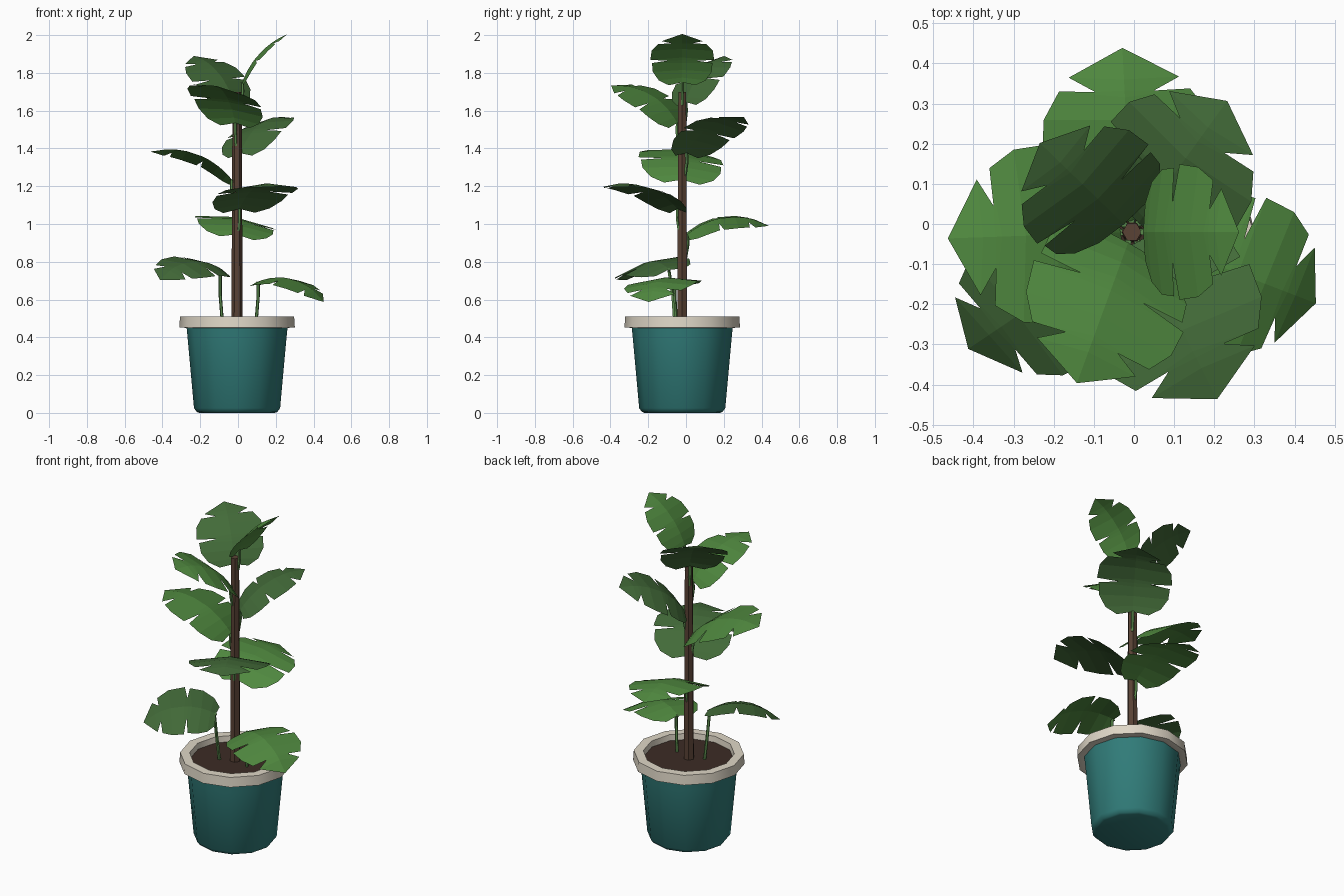
import bpy, bmesh
from math import sin, cos, radians, pi
from mathutils import Vector

if "Cube" in bpy.data.objects:
    bpy.data.objects.remove(bpy.data.objects["Cube"])

CX, CY = -0.005, -0.02


def material(name, rgb):
    m = bpy.data.materials.new(name)
    m.diffuse_color = (*rgb, 1)
    m.use_nodes = True
    m.node_tree.nodes["Principled BSDF"].inputs["Base Color"].default_value = m.diffuse_color
    return m


TEAL = material("teal_glaze", (0.03, 0.20, 0.19))
CREAM = material("cream_rim", (0.74, 0.68, 0.57))
SOIL = material("soil", (0.045, 0.025, 0.018))
BARK = material("bark", (0.10, 0.055, 0.035))
STEM = material("stem_green", (0.10, 0.25, 0.07))
BRIGHT = material("leaf_bright", (0.08, 0.25, 0.05))
MUTED = material("leaf_muted", (0.055, 0.145, 0.04))


def finish(name, bm, mat, smooth=0):
    me = bpy.data.meshes.new(name)
    bm.to_mesh(me)
    bm.free()
    ob = bpy.data.objects.new(name, me)
    me.materials.append(mat)
    bpy.context.collection.objects.link(ob)
    if smooth:
        bpy.ops.object.select_all(action='DESELECT')
        bpy.context.view_layer.objects.active = ob
        ob.select_set(True)
        bpy.ops.object.shade_smooth_by_angle(angle=radians(smooth))
    return ob


def lathe(name, profile, sides, mat, closed=False, smooth=0):
    """Spin (radius, z) points round the plant axis; open ends are capped."""
    bm = bmesh.new()
    rings = [[bm.verts.new((CX + r * cos(2 * pi * i / sides), CY + r * sin(2 * pi * i / sides), z))
              for i in range(sides)] for r, z in profile]
    pairs = list(zip(rings, rings[1:])) + ([(rings[-1], rings[0])] if closed else [])
    for a, b in pairs:
        for i in range(sides):
            j = (i + 1) % sides
            bm.faces.new((a[i], a[j], b[j], b[i]))
    if not closed:
        bm.faces.new(rings[0][::-1])
        bm.faces.new(rings[-1])
    bmesh.ops.recalc_face_normals(bm, faces=bm.faces)
    return finish(name, bm, mat, smooth)


def tube(name, points, radius, mat, sides=5):
    """Thin stem swept through a few points."""
    pts = [Vector(p) for p in points]
    bm = bmesh.new()
    rings = []
    for k, p in enumerate(pts):
        d = (pts[min(k + 1, len(pts) - 1)] - pts[max(k - 1, 0)]).normalized()
        a = d.cross(Vector((0.3, 0.9, 0.1))).normalized()
        b = d.cross(a)
        rings.append([bm.verts.new(p + radius * (a * cos(2 * pi * i / sides) + b * sin(2 * pi * i / sides)))
                      for i in range(sides)])
    for a, b in zip(rings, rings[1:]):
        for i in range(sides):
            j = (i + 1) % sides
            bm.faces.new((a[i], a[j], b[j], b[i]))
    bm.faces.new(rings[0][::-1])
    bm.faces.new(rings[-1])
    bmesh.ops.recalc_face_normals(bm, faces=bm.faces)
    return finish(name, bm, mat)


# half outline of a split leaf: (along, across), two slits per side
OUTLINE = [(-0.015, 0.08), (0.02, 0.14), (0.08, 0.175), (0.145, 0.180), (0.155, 0.08), (0.17, 0.190),
           (0.25, 0.182), (0.31, 0.145), (0.305, 0.065), (0.34, 0.122)]
RIB = [0.0, 0.03, 0.08, 0.13, 0.15, 0.17, 0.24, 0.29, 0.305, 0.33]
LENGTH = 0.405


def leaf(name, base, azimuth, pitch, bend, roll, scale, mat):
    """Leaf arching from base: mean pitch, total downward bend and sideways roll in degrees."""
    az, rl = radians(azimuth), radians(roll)
    out, up = Vector((cos(az), sin(az), 0)), Vector((0, 0, 1))
    right = out.cross(up)

    def place(u, v):
        p, n = Vector(), 12
        ang = 0
        for k in range(n):
            t = (k + 0.5) / n * u / LENGTH
            ang = radians(pitch + bend * (0.5 - t))
            p += (out * cos(ang) + up * sin(ang)) * (u * scale / n)
        normal = up * cos(ang) - out * sin(ang)
        side = right * cos(rl) + normal * sin(rl)
        return Vector(base) + p + side * v * scale - normal * abs(v) * 0.13 * scale

    bm = bmesh.new()
    rib = [bm.verts.new(place(u, 0)) for u in RIB]
    tip = bm.verts.new(place(LENGTH, 0))
    for s in (-1, 1):
        edge = [bm.verts.new(place(u, s * v)) for u, v in OUTLINE]
        quads = [(rib[i], edge[i], edge[i + 1], rib[i + 1]) for i in range(len(rib) - 1)]
        for f in quads + [(rib[-1], edge[-1], tip)]:
            bm.faces.new(f if s > 0 else f[::-1])
    return finish(name, bm, mat)


# pot, rim and soil
lathe("pot", [(0.20, 0), (0.213, 0.005), (0.228, 0.025), (0.262, 0.40), (0.268, 0.46)], 12, TEAL, smooth=70)
lathe("pot_rim", [(0.262, 0.45), (0.306, 0.452), (0.302, 0.51), (0.25, 0.51), (0.245, 0.46)], 12, CREAM, True, 40)
lathe("soil", [(0.25, 0.455), (0.25, 0.475)], 12, SOIL)

# trunk
lathe("trunk", [(0.030, 0.47), (0.027, 1.1), (0.024, 1.70)], 6, BARK)

# leaves along the trunk: z, azimuth, pitch, bend, roll, scale, colour
crown = [(1.750, 0, 47, 48, 0, 0.89, BRIGHT),
         (1.645, 136, 40, 58, 6, 0.98, MUTED),
         (1.535, 250, 28, 65, 10, 1.10, BRIGHT),
         (1.375, 54, 27, 60, 9, 1.09, MUTED),
         (1.235, 182, 19, 66, -6, 1.19, BRIGHT),
         (1.08, 297, 15, 62, -1, 1.18, MUTED),
         (0.945, 93, 6, 70, -9, 1.14, BRIGHT)]
for i, (z, az, pitch, bend, roll, scale, mat) in enumerate(crown):
    d = Vector((cos(radians(az)), sin(radians(az)), 0))
    c = Vector((CX, CY, 0))
    base = c + d * 0.028 + Vector((0, 0, z))
    leaf(f"leaf_{i}", base, az, pitch, bend, roll, scale, mat)
    tube(f"leaf_stalk_{i}", [c + d * 0.018 + Vector((0, 0, z - 0.12)),
                             c + d * 0.030 + Vector((0, 0, z - 0.05)), base], 0.009, STEM)

# two low shoots rising from the soil
for side, foot, top, args in (("left", (-0.082, -0.06, 0.47), (-0.085, -0.09, 0.76), (214, -8, 75, 15, 1.06, MUTED)),
                              ("right", (0.095, -0.05, 0.47), (0.095, -0.06, 0.69), (-21, -15, 78, -3, 1.06, BRIGHT))):
    s = -1 if side == "left" else 1
    mid = (foot[0] + s * 0.012, foot[1] - 0.01, 0.62)
    bend_pt = (foot[0] + s * 0.012, top[1], top[2] - 0.012)
    tube(f"shoot_{side}", [foot, mid, bend_pt, top], 0.009, STEM)
    leaf(f"shoot_leaf_{side}", top, *args)
